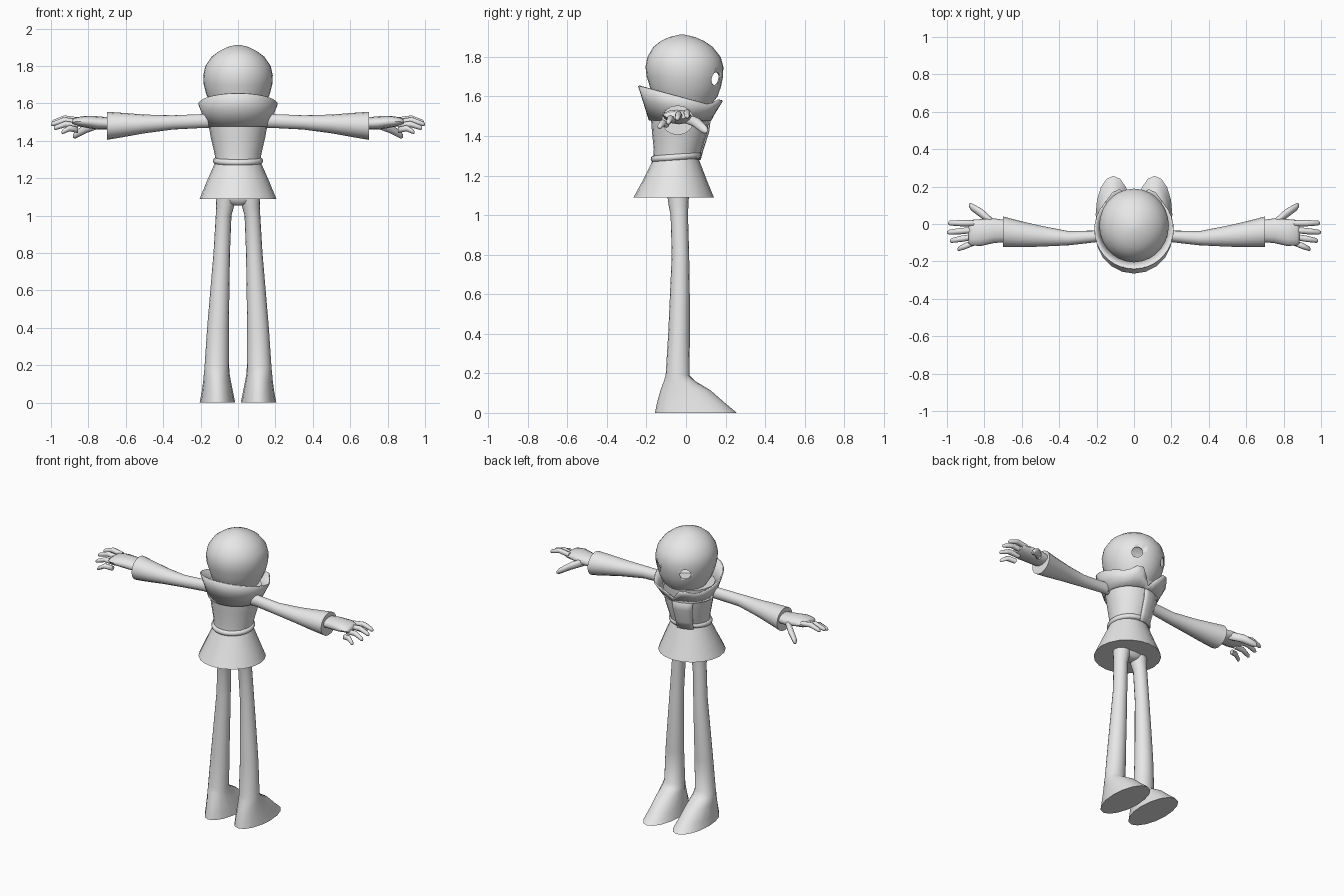
import bpy, bmesh, math
from mathutils import Vector

cube = bpy.data.objects.get("Cube")
if cube:
    bpy.data.objects.remove(cube)

grey = bpy.data.materials.new("plain grey")
grey.use_nodes = True
grey.diffuse_color = (0.8, 0.8, 0.8, 1)
grey.node_tree.nodes["Principled BSDF"].inputs["Base Color"].default_value = (0.8, 0.8, 0.8, 1)


def finish(ob, name, mirror=False, angle=45):
    """Name, colour and smooth a part; optionally mirror it across x."""
    ob.name = name
    ob.data.materials.clear()
    ob.data.materials.append(grey)
    bpy.ops.object.select_all(action='DESELECT')
    ob.select_set(True)
    bpy.context.view_layer.objects.active = ob
    bpy.ops.object.shade_smooth_by_angle(angle=math.radians(angle))
    if mirror:
        ob.modifiers.new("mirror", 'MIRROR')
    return ob


def mesh_object(bm, name, **kw):
    bmesh.ops.recalc_face_normals(bm, faces=bm.faces[:])
    me = bpy.data.meshes.new(name)
    bm.to_mesh(me)
    bm.free()
    ob = bpy.data.objects.new(name, me)
    bpy.context.collection.objects.link(ob)
    return finish(ob, name, **kw)


def bridge(bm, loops, closed):
    n = len(loops[0])
    for low, high in zip(loops, loops[1:]):
        for i in range(n if closed else n - 1):
            j = (i + 1) % n
            bm.faces.new((low[i], low[j], high[j], high[i]))


def loft(name, rings, axis='Z', n=16, **kw):
    """Skin elliptical rings (x, y, z, radius a, radius b) and cap both ends."""
    u, v = ((1, 0, 0), (0, 1, 0)) if axis == 'Z' else ((0, 1, 0), (0, 0, 1))
    u, v = Vector(u), Vector(v)
    bm = bmesh.new()
    loops = []
    for x, y, z, a, b in rings:
        loops.append([bm.verts.new(Vector((x, y, z)) + u * a * math.cos(t) + v * b * math.sin(t))
                      for t in (2 * math.pi * i / n for i in range(n))])
    bridge(bm, loops, True)
    bm.faces.new(loops[0][::-1])
    bm.faces.new(loops[-1])
    return mesh_object(bm, name, **kw)


# Head: hollow shell with two round eye openings
head = loft("head", [
    (0, 0, 1.55, .12, .12), (0, -.005, 1.6, .15, .165), (0, -.003, 1.65, .17, .18),
    (0, -.006, 1.7, .183, .193), (0, -.008, 1.75, .186, .197), (0, -.01, 1.8, .175, .185),
    (0, -.015, 1.85, .14, .15), (0, -.018, 1.88, .1, .11), (0, -.02, 1.9, .06, .065),
    (0, -.02, 1.912, .015, .015)], n=28)
shell = head.modifiers.new("shell", 'SOLIDIFY')
shell.thickness = .006
for side in (-1, 1):
    aim = Vector((side * .53, .85, 0))
    bpy.ops.mesh.primitive_cylinder_add(
        vertices=20, radius=.033, depth=.12, location=(side * .1, .15, 1.69),
        rotation=aim.to_track_quat('Z', 'Y').to_euler())
    cutter = finish(bpy.context.object, "right_eye_cutter" if side < 0 else "left_eye_cutter")
    cutter.hide_render = True
    cutter.display_type = 'WIRE'
    hole = head.modifiers.new("eye opening", 'BOOLEAN')
    hole.operation = 'DIFFERENCE'
    hole.solver = 'EXACT'
    hole.object = cutter

# Torso, with a thin overlapping front flap
torso_rings = [(1.28, -.05, .12, .115), (1.33, -.042, .125, .121), (1.42, -.032, .146, .14),
               (1.5, -.03, .16, .148), (1.56, -.03, .165, .152)]
loft("torso", [(0, y, z, a, b) for z, y, a, b in torso_rings], n=20)
bm = bmesh.new()
flap = [[bm.verts.new(((a + .005) * math.cos(t), y + (b + .005) * math.sin(t), z))
         for t in (math.radians(84 + 12 * i) for i in range(5))]
        for z, y, a, b in torso_rings[:-1]]
bridge(bm, flap, False)
front_flap = mesh_object(bm, "front_flap")
front_flap.modifiers.new("thickness", 'SOLIDIFY').thickness = .005

# Flared collar, low in front with two turned-out points around a notch
bm = bmesh.new()
n = 36
lower, middle, rim = [], [], []
for i in range(n):
    t = 2 * math.pi * i / n
    c, s = math.cos(t), math.sin(t)
    from_front = abs((math.degrees(t) - 90 + 180) % 360 - 180)
    radius, top = .205, 1.655 - .27 * (.205 * s + .205)
    if from_front < 45:
        point = max(0, 1 - abs(from_front - 25) / 20)
        radius += .025 * point
        top += .045 * point
    if from_front < 15:
        radius, top = .155 + .003 * from_front, 1.5 + .004 * from_front
    lower.append(bm.verts.new((.16 * c, -.03 + .15 * s, 1.48)))
    middle.append(bm.verts.new(((.165 + (radius - .165) * .5) * c,
                                -.03 + (.155 + (radius - .155) * .5) * s, 1.48 + (top - 1.48) * .55)))
    rim.append(bm.verts.new((radius * c, -.03 + radius * s, top)))
bridge(bm, [lower, middle, rim], True)
collar = mesh_object(bm, "collar", angle=35)
collar.modifiers.new("thickness", 'SOLIDIFY').thickness = .008

# Belt, tilted up towards the chest
bpy.ops.mesh.primitive_torus_add(major_radius=.118, minor_radius=.017, major_segments=28,
                                 minor_segments=8, location=(0, -.05, 1.293),
                                 rotation=(math.radians(5), 0, 0))
bpy.context.object.scale = (1, .96, 1)
finish(bpy.context.object, "belt", angle=60)

# Skirt
loft("skirt", [(0, -.062, 1.09, .205, .203), (0, -.056, 1.18, .168, .16),
               (0, -.05, 1.29, .12, .112)], n=20)

# Hips joining the legs
loft("hips", [(0, -.04, 1.055, .03, .03), (0, -.04, 1.065, .085, .042),
              (0, -.04, 1.085, .112, .054), (0, -.04, 1.11, .118, .056)])

# Legs running down into long pointed feet
loft("legs", [
    (.11, .05, 0, .095, .207), (.11, .025, .05, .085, .172), (.112, -.003, .115, .074, .126),
    (.114, -.032, .16, .068, .08), (.113, -.043, .19, .066, .06), (.107, -.035, .4, .058, .055),
    (.097, -.031, .6, .051, .05), (.087, -.028, .8, .044, .044), (.077, -.034, 1, .042, .044),
    (.069, -.038, 1.05, .048, .05), (.064, -.04, 1.1, .055, .055)], mirror=True, angle=50)

# Sleeves, widening to the cuff
loft("sleeves", [
    (.13, -.065, 1.508, .032, .038), (.2, -.066, 1.505, .031, .037), (.35, -.076, 1.498, .038, .038),
    (.5, -.065, 1.49, .056, .05), (.6, -.055, 1.485, .069, .063), (.7, -.042, 1.48, .082, .075)],
    axis='X', mirror=True)

# Hands
loft("palms", [
    (.68, -.038, 1.492, .058, .032), (.75, -.036, 1.495, .066, .036), (.82, -.046, 1.502, .072, .031),
    (.87, -.046, 1.502, .068, .022), (.885, -.046, 1.5, .058, .014)],
    axis='X', n=12, mirror=True, angle=60)


def finger(name, path, r):
    """Tapered digit through the given points with a rounded tip."""
    pts = [Vector(p) for p in path]
    pts.insert(-1, pts[-2].lerp(pts[-1], .85))
    sizes = [r, r * 1.05, r * .8, r * .35]
    loft(name, [(*p, s, s) for p, s in zip(pts, sizes)], axis='X', n=8, mirror=True, angle=70)


# Fingers fan out and droop slightly at the tips
fingers = {"index": (.004, .005, .995, 1.515), "middle": (-.032, -.045, 1, 1.505),
           "ring": (-.068, -.09, .985, 1.485), "little": (-.1, -.135, .943, 1.463)}
for label, (y0, y1, tip_x, z0) in fingers.items():
    mid = (tip_x + .86) / 2
    finger(label + "_fingers", [(.855, y0, z0 - .006), (mid, (y0 + y1) / 2, z0 + .004),
                                (tip_x, y1, z0 - .018)], .016)
finger("thumbs", [(.745, -.005, 1.49), (.81, .053, 1.468), (.882, .1, 1.425)], .025)
